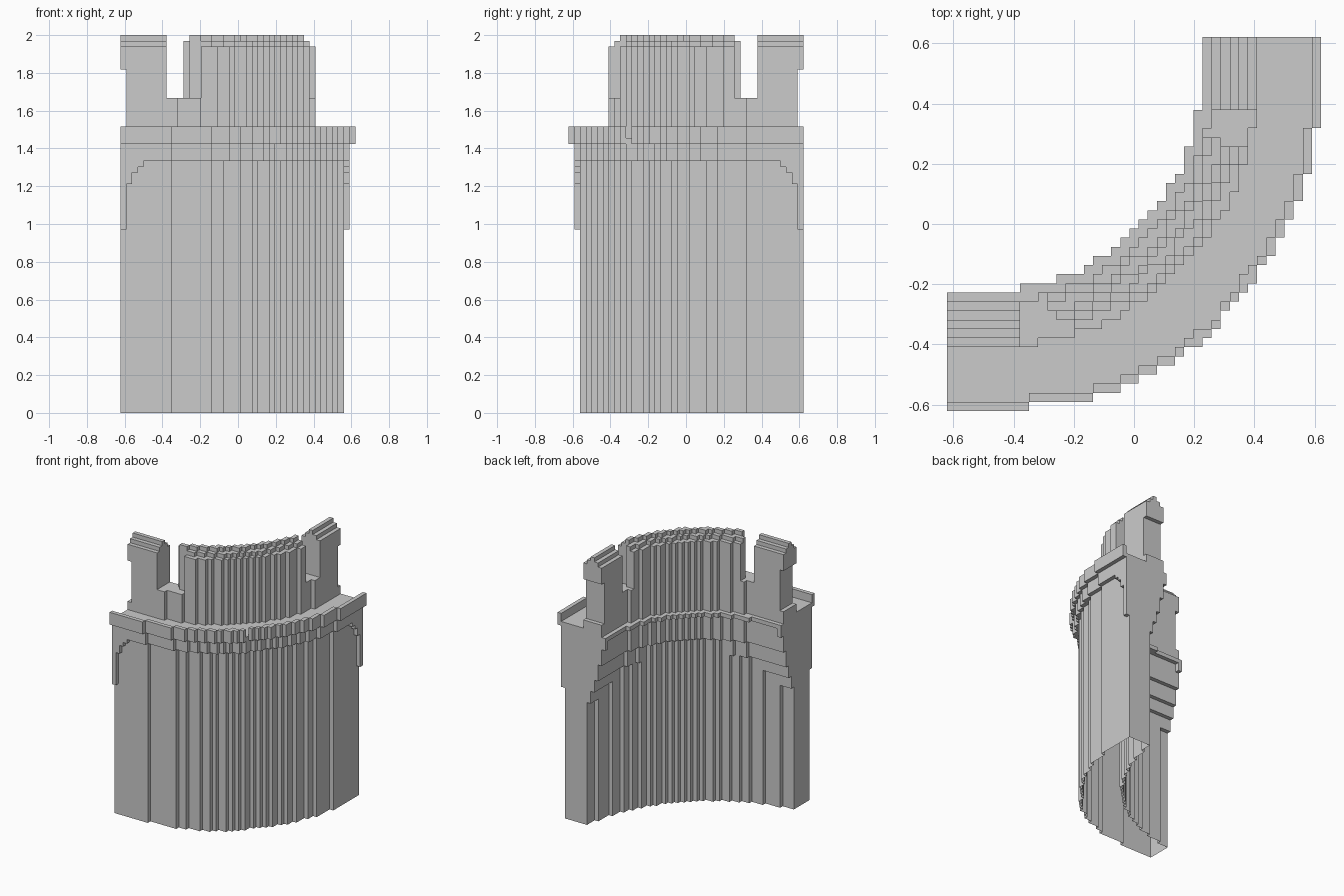
import bpy, bmesh, math

if "Cube" in bpy.data.objects:
    bpy.data.objects.remove(bpy.data.objects["Cube"])

H = 2 / 66            # size of one block
N, NZ = 41, 66        # blocks across and up
HALF = N * H / 2
C = 0.48              # arc centre is (-C, C); straight stretches lie beyond it
OUTER_ARCH = [0.97, 1.21, 1.27, 1.31]


def ring(x, y):
    """Radius from the arc centre, angle from the nearest end, distance to the nearest end."""
    dx, dy = max(x + C, 0), max(C - y, 0)
    a = math.degrees(math.atan2(dx, dy))
    return math.hypot(dx, dy), min(a, 90 - a), min(x + HALF, HALF - y)


def part_at(x, y, z):
    r, ang, s = ring(x, y)
    m = int(s / H)
    front = x + y < 0
    # the outer skin steps one block differently on the front half
    if r > 0.98 and front:
        if x > -0.25:
            r = ring(x - H, y)[0]
        elif x > -0.35:
            r = ring(x + H, y)[0]
    # main curved wall with a shallower inner curve
    if math.hypot(x + 0.75, 0.75 - y) >= 1.137 and 0.74 <= r < 1.04 and z < 1.45:
        return "wall_base"
    # outer arched overhang
    if 1.04 <= r < 1.07 and z < 1.45:
        low = OUTER_ARCH[m] if m < len(OUTER_ARCH) else 1.34
        return "outer_arcade" if z > low else None
    # raised rim along the walkway
    if 1.07 <= r < 1.10 and 1.43 < z < 1.52:
        return "walkway_rim"
    # stepped inner corbels and thin ledge
    if 0.70 <= r < 1.04 and z < 1.43:
        k = max(0, int((0.86 - r) / H))
        low = 0.90 + 0.1 * k if k < 4 else (1.34 if m == 0 or r > 0.74 else 1.39)
        return "inner_corbel" if z > low else None
    # battlement wall with peaked coping, gaps and half arrow slits at the ends
    if 0.74 <= r < 0.89 and z > 1.42:
        steps = round(abs(r - 0.815) / H - 0.01)
        top = 2.0 - H * min(steps, 2)
        if 7 < ang < (19 if front and r > 0.83 else 15.2):
            top = 1.67
        if m == 0 and 1.52 < z < 1.82:
            return None
        return "battlement" if z < top else None
    return None


# fill the block grid
cells = {}
for i in range(N):
    for j in range(N):
        for k in range(NZ):
            p = part_at(-HALF + (i + .5) * H, -HALF + (j + .5) * H, (k + .5) * H)
            if p:
                cells[i, j, k] = p


def build(name):
    """Skin the exposed block faces of one part, leave the underside open, merge flat areas."""
    bm = bmesh.new()
    verts = {}

    def vert(c):
        if c not in verts:
            verts[c] = bm.verts.new((-HALF + c[0] * H, -HALF + c[1] * H, c[2] * H))
        return verts[c]

    for c, p in cells.items():
        if p != name:
            continue
        for ax in range(3):
            for side in (0, 1):
                n = list(c)
                n[ax] += 2 * side - 1
                if tuple(n) in cells or n[2] < 0:
                    continue
                u, v = (ax + 1) % 3, (ax + 2) % 3
                loop = []
                for du, dv in ((0, 0), (1, 0), (1, 1), (0, 1)):
                    q = list(c)
                    q[ax] += side
                    q[u] += du
                    q[v] += dv
                    loop.append(vert(tuple(q)))
                bm.faces.new(loop if side else loop[::-1])
    bmesh.ops.dissolve_limit(bm, angle_limit=0.01, verts=bm.verts[:], edges=bm.edges[:])
    me = bpy.data.meshes.new(name)
    bm.to_mesh(me)
    bm.free()
    bpy.context.collection.objects.link(bpy.data.objects.new(name, me))


for part in ("wall_base", "outer_arcade", "walkway_rim", "inner_corbel", "battlement"):
    build(part)
